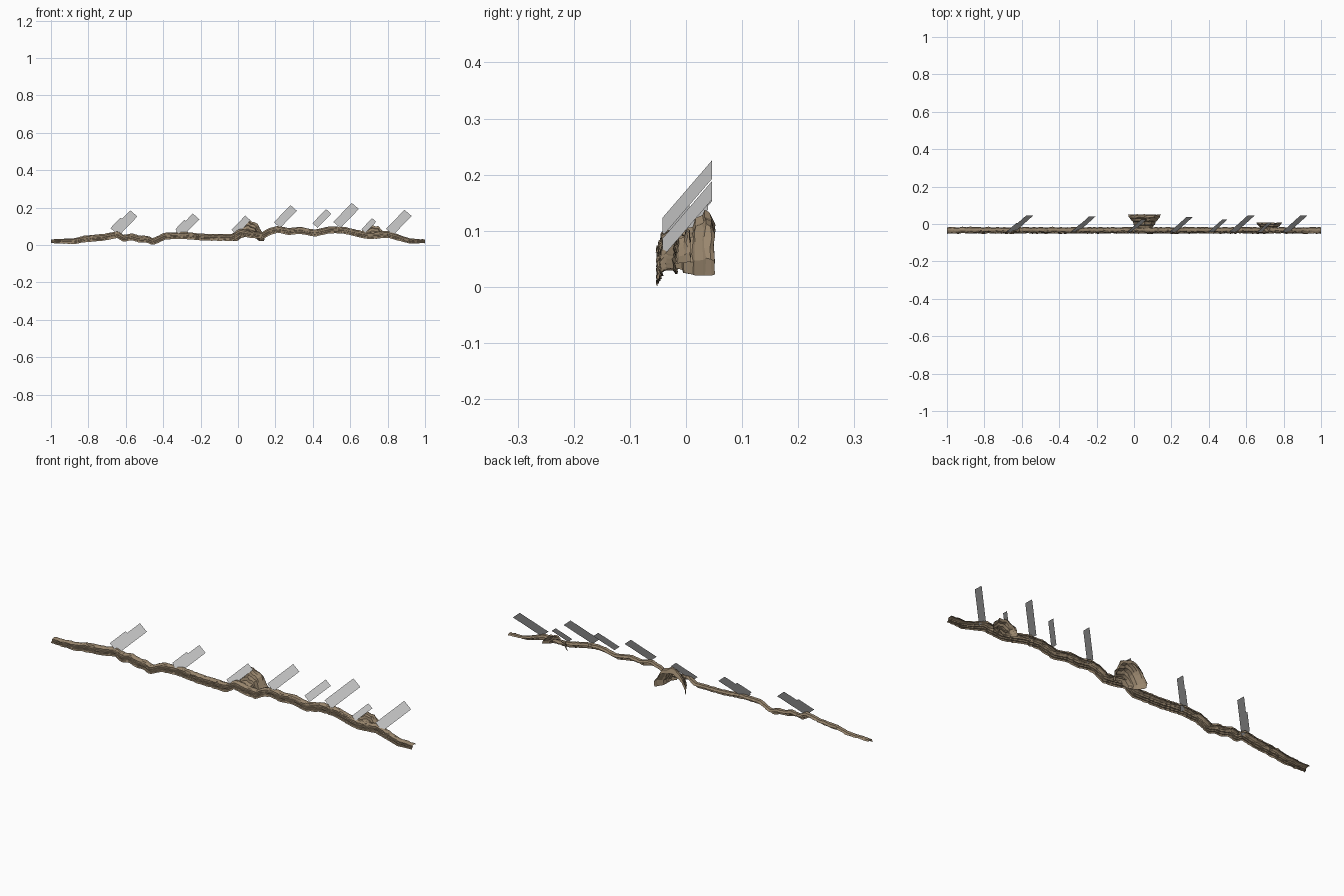
import bpy, bmesh, math, random
from mathutils import Vector

if "Cube" in bpy.data.objects:
    bpy.data.objects.remove(bpy.data.objects["Cube"])

random.seed(4)
rock_mat = bpy.data.materials.new("brown_rock")
rock_mat.diffuse_color = (0.32, 0.24, 0.155, 1)
rock_mat.use_nodes = True
rock_mat.node_tree.nodes["Principled BSDF"].inputs["Base Color"].default_value = rock_mat.diffuse_color


def make_object(name, rows, mat=None):
    """Skin a grid of points (list of equal rows) as an open sheet."""
    bm = bmesh.new()
    grid = [[bm.verts.new(p) for p in row] for row in rows]
    for a, b in zip(grid, grid[1:]):
        for i in range(len(a) - 1):
            bm.faces.new((a[i], b[i], b[i + 1], a[i + 1]))
    me = bpy.data.meshes.new(name)
    bm.to_mesh(me)
    bm.free()
    ob = bpy.data.objects.new(name, me)
    bpy.context.collection.objects.link(ob)
    if mat:
        me.materials.append(mat)
    return ob


# Height of the ridge centre line along x
path = [(-1, .020), (-.875, .021), (-.82, .033), (-.72, .041), (-.645, .056),
        (-.61, .036), (-.57, .045), (-.53, .033), (-.485, .031), (-.455, .018),
        (-.43, .029), (-.39, .048), (-.29, .052), (-.18, .042), (-.03, .041),
        (.01, .068), (.06, .058), (.13, .051), (.17, .073), (.215, .085),
        (.27, .073), (.33, .079), (.41, .064), (.49, .082), (.57, .079),
        (.61, .069), (.65, .060), (.70, .050), (.75, .053), (.80, .058),
        (.87, .036), (.92, .021), (1, .020)]


def ridge_z(x):
    for (x0, z0), (x1, z1) in zip(path, path[1:]):
        if x <= x1:
            return z0 + (z1 - z0) * (x - x0) / (x1 - x0)
    return path[-1][1]


# Ridge strip: bent shell with a layered front and a short rear lip
section = [(-.051, -1.15), (-.050, -.65), (-.046, -.55), (-.047, -.1), (-.043, 0),
           (-.044, .6), (-.040, .9), (-.034, 1.05), (-.022, 1.0), (-.017, .35)]
rows = []
N = 170
for i in range(N + 1):
    x = -1 + 2 * i / N
    c = ridge_z(x)
    half = .009 + .0075 * min(1, (1 - abs(x)) / .2)
    slope = (ridge_z(min(1, x + .01)) - ridge_z(max(-1, x - .01))) / .02
    half *= math.sqrt(1 + .6 * min(slope * slope, 1))
    shift = random.uniform(-.002, .002)
    row = []
    for y, k in section:
        row.append((x, y + shift + random.uniform(-.0015, .0015),
                    max(0, c + k * half + random.uniform(-.001, .001))))
    rows.append(row)
make_object("ridge_strip", rows, rock_mat)


def rock(name, cx, rings, sides=14):
    """Hollow stepped outcrop: arch rings (y, half width, base, top)."""
    rough = [random.uniform(.92, 1.05) for _ in range(sides + 1)]
    rows = []
    for y, w, base, top in rings:
        row = []
        for i, r in enumerate(rough):
            a = math.pi * i / sides
            j = r * random.uniform(.98, 1.02)
            row.append((cx - math.cos(a) * w * j, y + random.uniform(-.002, .002),
                        base + (top - base) * math.sin(a) ** .9 * j))
        rows.append(row)
    return make_object(name, rows, rock_mat)


# Outcrops: stepped ledges rising to the back, open behind
rock("large_outcrop", .055, [(-.026, .012, .045, .060), (-.023, .042, .035, .078),
     (-.008, .050, .030, .084), (-.005, .055, .025, .100), (.012, .060, .022, .104),
     (.016, .066, .020, .118), (.030, .076, .020, .122), (.034, .080, .020, .133),
     (.044, .084, .020, .130), (.051, .086, .022, .108)])
rock("small_outcrop", .722, [(-.032, .012, .045, .058), (-.029, .038, .042, .068),
     (-.016, .046, .042, .074), (-.013, .052, .042, .088), (-.003, .060, .043, .091),
     (.001, .064, .044, .103), (.008, .068, .045, .098)])


# Slanted cards: upper-left bottom corner (x, z) and scale
cards = [(-.674, .083, 1.0), (-.682, .090, .55), (-.332, .074, .92), (-.335, .084, .5),
         (-.035, .080, .75), (.192, .121, .9), (.398, .116, .74), (.510, .123, 1.0),
         (.660, .084, .58), (.792, .086, 1.0)]
for n, (x, z, s) in enumerate(cards):
    p = Vector((x, -.042, z))
    length = Vector((.098, .088, .102)) * s
    width = Vector((.038, 0, -.033)) * s
    make_object(f"slanted_card_{n + 1}",
                [[p, p + length], [p + width, p + length + width]])
